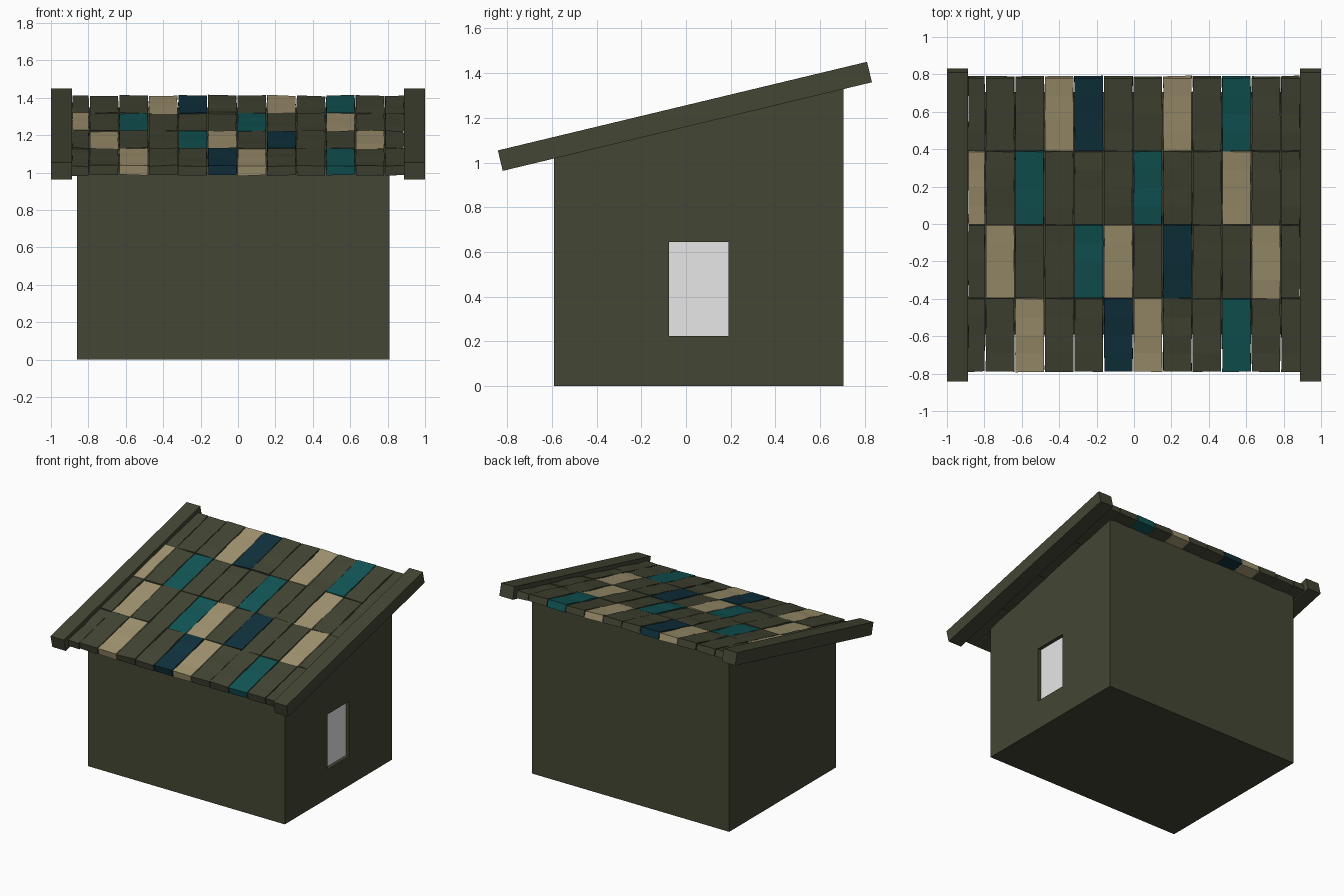
import bpy, bmesh, math, random
from mathutils import Matrix, Vector

if "Cube" in bpy.data.objects:
    bpy.data.objects.remove(bpy.data.objects["Cube"])

random.seed(4)


def mat(name, rgb):
    m = bpy.data.materials.new(name)
    m.diffuse_color = (*rgb, 1)
    m.use_nodes = True
    m.node_tree.nodes["Principled BSDF"].inputs["Base Color"].default_value = m.diffuse_color
    return m


OLIVE = mat("dark olive", (0.056, 0.061, 0.034))
TAN = mat("tan", (0.36, 0.30, 0.165))
TEAL = mat("teal", (0.006, 0.092, 0.092))
NAVY = mat("navy", (0.005, 0.032, 0.048))
WHITE = mat("white", (0.8, 0.8, 0.8))

SLOPE = 0.24
TILT = Matrix.Rotation(math.atan(SLOPE), 4, 'X')


def finish(bm, name, material):
    bmesh.ops.recalc_face_normals(bm, faces=bm.faces)
    me = bpy.data.meshes.new(name)
    bm.to_mesh(me)
    bm.free()
    me.materials.append(material)
    ob = bpy.data.objects.new(name, me)
    bpy.context.collection.objects.link(ob)
    return ob


def box(name, lo, hi, material, frame=Matrix(), cuts=0, jitter=0.0):
    """Box between two corners, optionally cut along y, jittered, then placed by frame."""
    bm = bmesh.new()
    bmesh.ops.create_cube(bm, size=1)
    lo, hi = Vector(lo), Vector(hi)
    for v in bm.verts:
        v.co = Vector((lo[i] + (v.co[i] + 0.5) * (hi[i] - lo[i]) for i in range(3)))
    for k in range(cuts):
        y = lo.y + (hi.y - lo.y) * (k + 1) / (cuts + 1)
        bmesh.ops.bisect_plane(bm, geom=bm.verts[:] + bm.edges[:] + bm.faces[:],
                               plane_co=(0, y, 0), plane_no=(0, 1, 0))
    for v in bm.verts:
        v.co += Vector((random.uniform(-1, 1) * jitter * 0.5,
                        random.uniform(-1, 1) * jitter * 0.5,
                        random.uniform(-1, 1) * jitter))
    bm.transform(frame)
    return finish(bm, name, material)


# Walls: sloped profile extruded across x
bm = bmesh.new()
profile = [(-0.59, 0), (0.705, 0), (0.705, 1.178 + SLOPE * 0.705), (-0.59, 1.178 - SLOPE * 0.59)]
face = bm.faces.new([bm.verts.new((-0.86, y, z)) for y, z in profile])
ext = bmesh.ops.extrude_face_region(bm, geom=[face])
for v in ext["geom"]:
    if isinstance(v, bmesh.types.BMVert):
        v.co.x = 0.81
walls = finish(bm, "walls", OLIVE)

# Window recess in the right wall, with a pale pane at its back
cutter = box("window_cutter", (0.78, -0.075, 0.225), (0.9, 0.19, 0.645), OLIVE)
cutter.hide_render = True
cutter.hide_set(True)
mod = walls.modifiers.new("window recess", 'BOOLEAN')
mod.operation = 'DIFFERENCE'
mod.solver = 'EXACT'
mod.object = cutter
box("window_pane", (0.776, -0.075, 0.225), (0.784, 0.19, 0.645), WHITE)

# Barge boards along both roof ends
frame = Matrix.Translation((0, -0.005, 1.207)) @ TILT
for side, x in (("left", -1.0), ("right", 0.887)):
    box(side + "_barge_board", (x, -0.849, -0.047), (x + 0.113, 0.849, 0.047), OLIVE, frame)

# Roof boards: four rows of slightly uneven planks, letters pick the colour
COLOURS = {'.': OLIVE, 'T': TAN, 'G': TEAL, 'N': NAVY}
ROWS = ["..T..NT..G..",
        ".T..GT.N..T.",
        "T.G...G..T..",
        "...TN..T.G.."]
edges = [-0.889] + [-0.795 + 0.158 * k for k in range(11)] + [0.889]
frame = Matrix.Translation((0, 0, 1.172)) @ TILT
row_len = 0.4045
for r, row in enumerate(ROWS):
    y = -0.802 + r * row_len
    for c, key in enumerate(row):
        lift = random.uniform(-0.002, 0.003)
        box(f"roof_plank_{r}_{c}", (edges[c] + 0.003, y + 0.002, lift),
            (edges[c + 1] - 0.003, y + row_len - 0.002, 0.051 + lift),
            COLOURS[key], frame, cuts=3, jitter=0.004)
